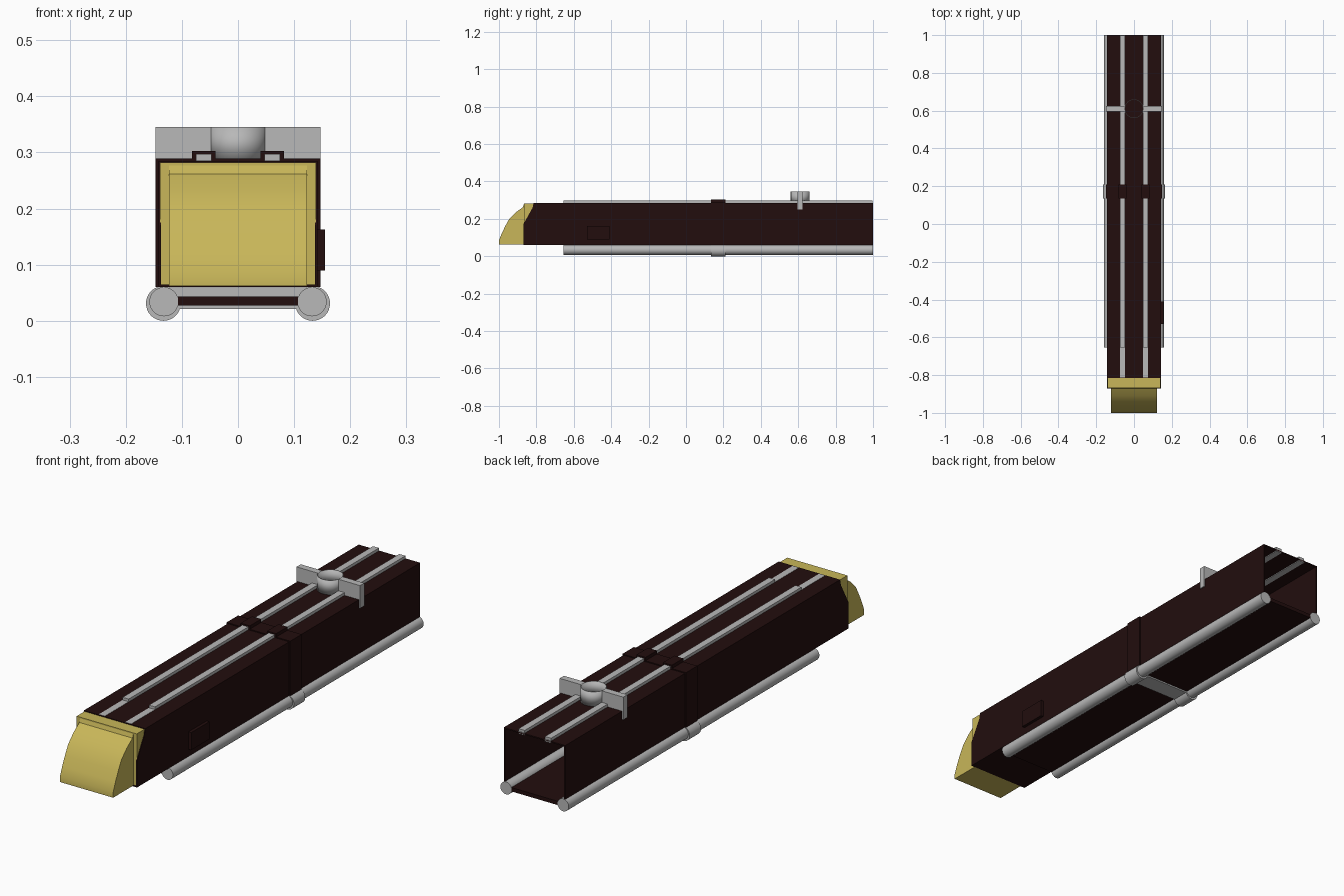
import bpy, bmesh, math
from mathutils import Matrix, Vector

default = bpy.data.objects.get("Cube")
if default:
    bpy.data.objects.remove(default)


def material(name, rgb):
    m = bpy.data.materials.new(name)
    m.use_nodes = True
    m.diffuse_color = (*rgb, 1)
    m.node_tree.nodes["Principled BSDF"].inputs["Base Color"].default_value = (*rgb, 1)
    return m


DARK = material("dark maroon", (0.016, 0.004, 0.004))
GREY = material("light grey", (0.48, 0.48, 0.48))
YELLOW = material("mustard yellow", (0.58, 0.47, 0.1))


def finish(name, bm, mat, smooth=False):
    bmesh.ops.recalc_face_normals(bm, faces=bm.faces)
    mesh = bpy.data.meshes.new(name)
    bm.to_mesh(mesh)
    bm.free()
    mesh.materials.append(mat)
    obj = bpy.data.objects.new(name, mesh)
    bpy.context.collection.objects.link(obj)
    if smooth:
        bpy.ops.object.select_all(action="DESELECT")
        obj.select_set(True)
        bpy.context.view_layer.objects.active = obj
        bpy.ops.object.shade_smooth_by_angle(angle=math.radians(35))
    return obj


def box(name, mat, x, y, z):
    """Box given as (low, high) ranges."""
    bm = bmesh.new()
    size = Vector([r[1] - r[0] for r in (x, y, z)])
    mid = Vector([(r[0] + r[1]) / 2 for r in (x, y, z)])
    bmesh.ops.create_cube(bm, size=1, matrix=Matrix.Translation(mid) @ Matrix.Diagonal(size).to_4x4())
    return finish(name, bm, mat)


def side_extrude(name, mat, profile, x0, x1, smooth=False):
    """Extrude a (y, z) profile across x."""
    bm = bmesh.new()
    face = bm.faces.new([bm.verts.new((x0, y, z)) for y, z in profile])
    moved = bmesh.ops.extrude_face_region(bm, geom=[face])["geom"]
    bmesh.ops.translate(bm, vec=(x1 - x0, 0, 0), verts=[v for v in moved if isinstance(v, bmesh.types.BMVert)])
    return finish(name, bm, mat, smooth)


def rod(name, mat, x, z, r, y0, y1):
    """Capped cylinder lying along y."""
    bm = bmesh.new()
    place = Matrix.Translation((x, (y0 + y1) / 2, z)) @ Matrix.Rotation(math.pi / 2, 4, "X")
    bmesh.ops.create_cone(bm, cap_ends=True, segments=32, radius1=r, radius2=r, depth=y1 - y0, matrix=place)
    return finish(name, bm, mat, True)


W, T = 0.142, 0.005          # half width and sheet thickness of the casing
BOTTOM, TOP = 0.06, 0.285
BAND = (0.135, 0.21)         # clamp band along the length
TUBE_START = -0.655

# Casing: open-backed sheet shell with a raked front edge
wall = [(-0.87, BOTTOM), (1, BOTTOM), (1, TOP), (-0.815, TOP), (-0.82, 0.26), (-0.87, 0.17)]
for side, s in (("left", 1), ("right", -1)):
    side_extrude(f"casing_wall_{side}", DARK, wall, s * W, s * (W - T))
box("casing_top", DARK, (-W, W), (-0.815, 1), (TOP - T, TOP))
box("casing_front_floor", DARK, (-W, W), (-0.87, TUBE_START), (BOTTOM, BOTTOM + T))
box("floor_plate", DARK, (-0.107, 0.107), (TUBE_START, 1), (0.027, 0.043))

# Rounded nose cap and its flange
nose = [(-0.84, 0.062), (-1, 0.062), (-1, 0.085), (-0.985, 0.122), (-0.967, 0.16),
        (-0.945, 0.2), (-0.91, 0.235), (-0.872, 0.262), (-0.866, 0.28), (-0.84, 0.28)]
side_extrude("nose_cap", YELLOW, nose, -0.123, 0.123, True)
box("nose_flange", YELLOW, (-0.139, 0.139), (-0.867, -0.8), (0.0615, 0.282))

# Top rails, tubes and clamp pieces on both sides
for side, s in (("left", 1), ("right", -1)):
    def span(a, b):
        return tuple(sorted((s * a, s * b)))
    box(f"rail_inlay_{side}", GREY, span(0.047, 0.075), (-0.812, 1), (0.277, TOP + 0.001))
    box(f"raised_rail_{side}", GREY, span(0.047, 0.075), (TUBE_START, 0.998), (0.28, 0.297))
    rod(f"lower_tube_{side}", GREY, s * 0.132, 0.034, 0.026, TUBE_START, 1)
    rod(f"tube_collar_{side}", GREY, s * 0.133, 0.031, 0.031, *BAND)
    box(f"band_side_{side}", DARK, span(W - 0.002, 0.147), BAND, (BOTTOM, 0.288))
    box(f"band_rail_cover_{side}", DARK, span(0.04, 0.082), BAND, (0.28, 0.303))
    box(f"bracket_arm_{side}", GREY, span(0.048, 0.147), (0.596, 0.624), (TOP, 0.345))
    box(f"bracket_tab_{side}", GREY, span(W, 0.147), (0.596, 0.624), (0.25, TOP))
box("band_top", DARK, (-0.147, 0.147), BAND, (0.283, 0.289))
box("collar_bridge", GREY, (-0.125, 0.125), BAND, (0.021, 0.059))

# Open ring in the middle of the bracket
bm = bmesh.new()
bmesh.ops.create_cone(bm, cap_ends=False, segments=40, radius1=0.05, radius2=0.05, depth=0.06,
                      matrix=Matrix.Translation((0, 0.61, 0.315)))
ring = finish("bracket_ring", bm, GREY, True)
thick = ring.modifiers.new("thickness", "SOLIDIFY")
thick.thickness = 0.003

# Small control box on the side
box("side_box", DARK, (W - 0.002, 0.155), (-0.53, -0.41), (0.09, 0.163))
